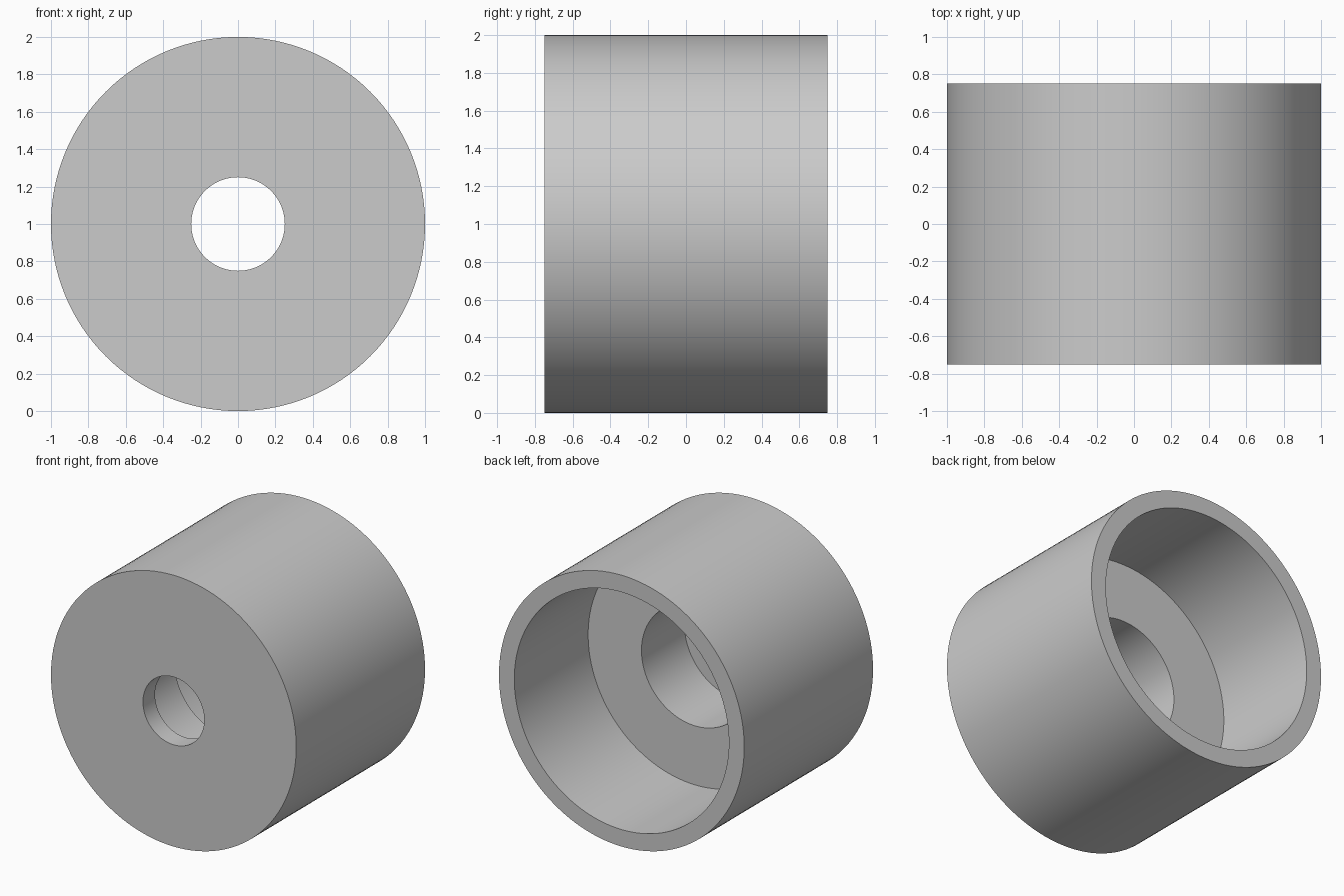
import bpy, bmesh, math
from mathutils import Matrix, Vector

cube = bpy.data.objects.get("Cube")
if cube:
    bpy.data.objects.remove(cube, do_unlink=True)

grey = bpy.data.materials.new("plain grey")
grey.use_nodes = True
colour = (0.6, 0.6, 0.6, 1)
grey.diffuse_color = colour
grey.node_tree.nodes["Principled BSDF"].inputs["Base Color"].default_value = colour

SEGMENTS = 128
FRONT, BACK = -0.75, 0.75
STEP, FLOOR = -0.61, -0.11      # depths where the bore widens
HOLE, BORE, POCKET, OUTER = 0.25, 0.44, 0.875, 1.0

# Closed half section of the stepped bushing as (radius, y)
profile = [(OUTER, FRONT), (OUTER, BACK), (POCKET, BACK), (POCKET, FLOOR),
           (BORE, FLOOR), (BORE, STEP), (HOLE, STEP), (HOLE, FRONT)]

# Revolve the section around the y axis
bm = bmesh.new()
verts = [bm.verts.new((r, y, 0)) for r, y in profile]
edges = [bm.edges.new((v, verts[(i + 1) % len(verts)])) for i, v in enumerate(verts)]
bmesh.ops.spin(bm, geom=verts + edges, axis=Vector((0, 1, 0)), cent=Vector(),
               angle=math.tau, steps=SEGMENTS, use_merge=True)
bmesh.ops.remove_doubles(bm, verts=bm.verts, dist=0.0001)
bmesh.ops.recalc_face_normals(bm, faces=bm.faces)
bmesh.ops.transform(bm, matrix=Matrix.Translation((0, 0, OUTER)), verts=bm.verts)

mesh = bpy.data.meshes.new("stepped_bushing")
bm.to_mesh(mesh)
bm.free()
mesh.materials.append(grey)
bushing = bpy.data.objects.new("stepped_bushing", mesh)
bpy.context.collection.objects.link(bushing)

# Smooth round walls with sharp rims
bpy.ops.object.select_all(action="DESELECT")
bushing.select_set(True)
bpy.context.view_layer.objects.active = bushing
bpy.ops.object.shade_smooth_by_angle(angle=math.radians(30))
